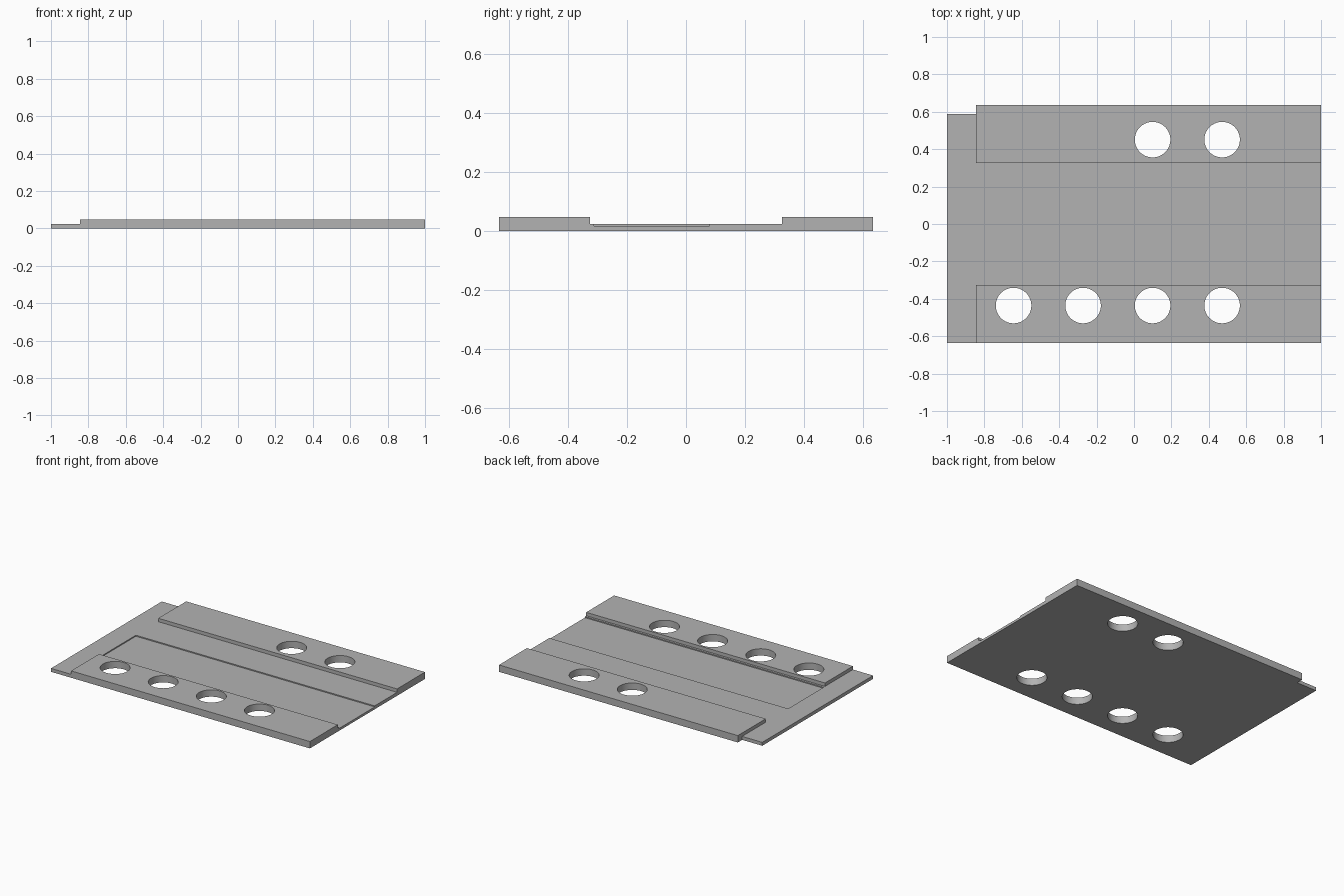
import bpy
import bmesh
import math

if "Cube" in bpy.data.objects:
    bpy.data.objects.remove(bpy.data.objects["Cube"], do_unlink=True)

grey = bpy.data.materials.new("plain grey")
grey.use_nodes = True
grey.diffuse_color = (0.45, 0.45, 0.45, 1)
grey.node_tree.nodes["Principled BSDF"].inputs["Base Color"].default_value = grey.diffuse_color

# Levels and edges shared by several parts
HALF_WIDTH = 0.635
TOP, FLOOR, POCKET = 0.048, 0.024, 0.0165
RAIL_END = -0.845
RAIL_EDGE = 0.327
OUTSIDE = 1.2


def prism(name, outline, low, high):
    """Extrude a flat outline between two heights."""
    bm = bmesh.new()
    face = bm.faces.new([bm.verts.new((x, y, low)) for x, y in outline])
    result = bmesh.ops.extrude_face_region(bm, geom=[face])
    verts = [v for v in result["geom"] if isinstance(v, bmesh.types.BMVert)]
    bmesh.ops.translate(bm, vec=(0, 0, high - low), verts=verts)
    bmesh.ops.recalc_face_normals(bm, faces=bm.faces)
    mesh = bpy.data.meshes.new(name)
    bm.to_mesh(mesh)
    bm.free()
    mesh.materials.append(grey)
    obj = bpy.data.objects.new(name, mesh)
    bpy.context.collection.objects.link(obj)
    return obj


def block(name, x0, x1, y0, y1, low, high):
    return prism(name, [(x0, y0), (x1, y0), (x1, y1), (x0, y1)], low, high)


def hole(name, x, y, radius=0.095, sides=64):
    steps = [math.tau * i / sides for i in range(sides)]
    return prism(name, [(x + radius * math.cos(a), y + radius * math.sin(a))
                        for a in steps], -1, 1)


def cut(target, cutter):
    cutter.hide_render = True
    mod = target.modifiers.new(cutter.name, "BOOLEAN")
    mod.operation = "DIFFERENCE"
    mod.solver = "EXACT"
    mod.object = cutter
    bpy.context.view_layer.objects.active = target
    bpy.ops.object.modifier_apply(modifier=mod.name)
    bpy.data.objects.remove(cutter, do_unlink=True)


# Plate with a small notch at its back right corner
plate = prism("mounting_plate", [
    (-1, -HALF_WIDTH), (1, -HALF_WIDTH), (1, HALF_WIDTH),
    (RAIL_END, HALF_WIDTH), (RAIL_END, 0.587), (-1, 0.587)], 0, TOP)

# Lowered end and central channel, leaving two raised rails
cut(plate, block("lowered_end", -OUTSIDE, RAIL_END, -OUTSIDE, OUTSIDE, FLOOR, 1))
cut(plate, block("channel", -OUTSIDE, OUTSIDE, -RAIL_EDGE, RAIL_EDGE, FLOOR, 1))

# Shallow pocket in the channel floor, open at the left end
cut(plate, block("pocket", RAIL_END, OUTSIDE, -0.312, 0.08, POCKET, 1))

# Through holes: four in the front rail, two in the back rail
hole_xs = [-0.644 + 0.3717 * i for i in range(4)]
for x in hole_xs:
    cut(plate, hole("front_hole", x, -0.436))
for x in hole_xs[2:]:
    cut(plate, hole("back_hole", x, 0.451))

bpy.ops.object.select_all(action="DESELECT")
plate.select_set(True)
bpy.context.view_layer.objects.active = plate
bpy.ops.object.shade_smooth_by_angle(angle=math.radians(30))
